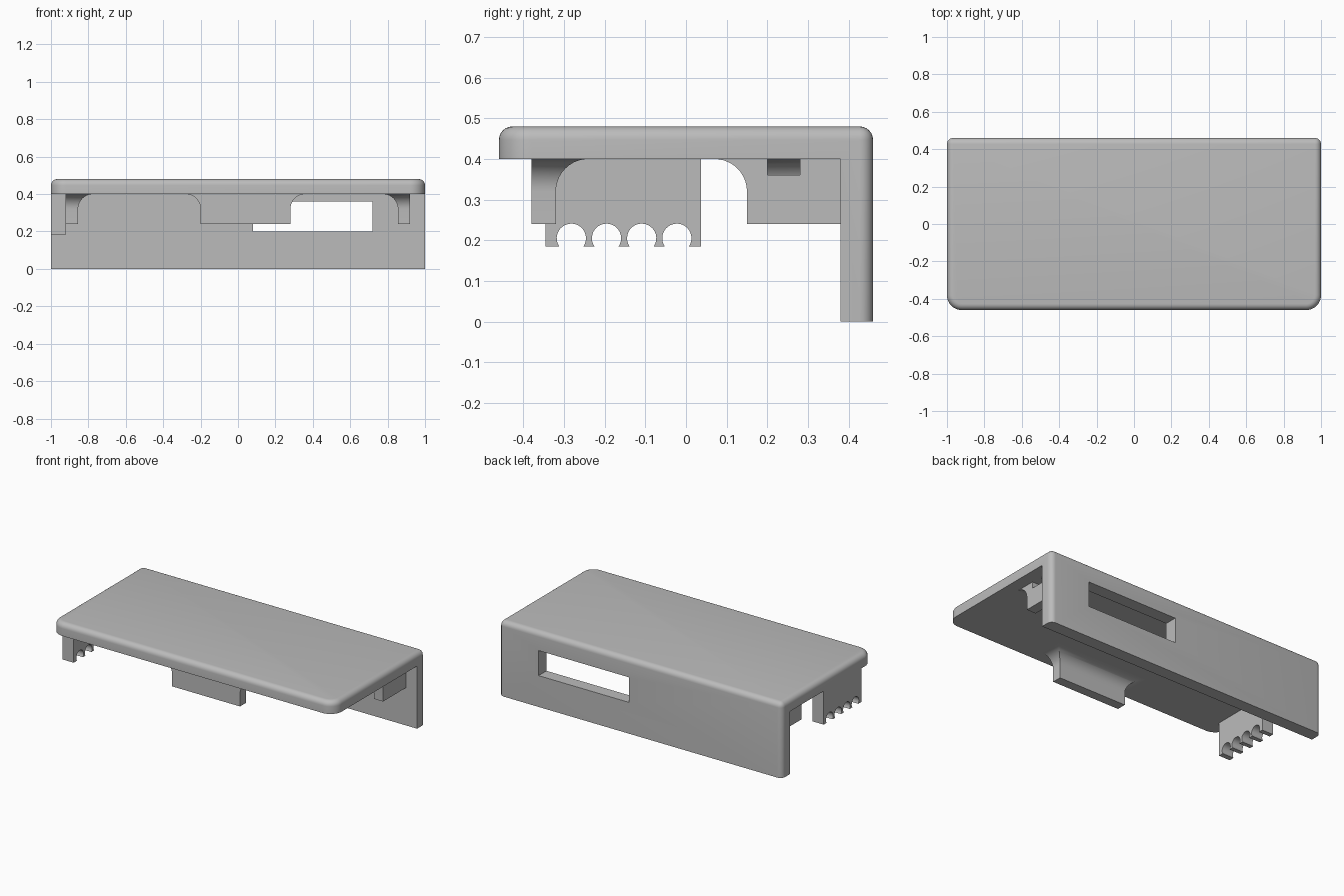
import bpy, bmesh, math

if "Cube" in bpy.data.objects:
    bpy.data.objects.remove(bpy.data.objects["Cube"], do_unlink=True)

grey = bpy.data.materials.new("plain_grey")
grey.use_nodes = True
grey.diffuse_color = (0.5, 0.5, 0.5, 1)
grey.node_tree.nodes["Principled BSDF"].inputs["Base Color"].default_value = (0.5, 0.5, 0.5, 1)


def make(name, bm):
    bmesh.ops.recalc_face_normals(bm, faces=bm.faces[:])
    mesh = bpy.data.meshes.new(name)
    bm.to_mesh(mesh)
    bm.free()
    mesh.materials.append(grey)
    obj = bpy.data.objects.new(name, mesh)
    bpy.context.collection.objects.link(obj)
    return obj


def smooth(obj):
    bpy.ops.object.select_all(action='DESELECT')
    obj.select_set(True)
    bpy.context.view_layer.objects.active = obj
    bpy.ops.object.shade_smooth_by_angle(angle=math.radians(35))


def extrude_x(profile, x0, x1):
    """Solid from a (y, z) outline."""
    bm = bmesh.new()
    face = bm.faces.new([bm.verts.new((x0, y, z)) for y, z in profile])
    ext = bmesh.ops.extrude_face_region(bm, geom=[face])
    moved = [v for v in ext["geom"] if isinstance(v, bmesh.types.BMVert)]
    bmesh.ops.translate(bm, verts=moved, vec=(x1 - x0, 0, 0))
    bmesh.ops.recalc_face_normals(bm, faces=bm.faces[:])
    return bm


def cut_box(obj, x0, x1, y0, y1, z0, z1):
    """Cut a rectangular opening and discard the cutter."""
    cutter = make("cutter", extrude_x([(y0, z0), (y1, z0), (y1, z1), (y0, z1)], x0, x1))
    cutter.hide_render = True
    mod = obj.modifiers.new("opening", 'BOOLEAN')
    mod.operation, mod.solver, mod.object = 'DIFFERENCE', 'EXACT', cutter
    bpy.context.view_layer.objects.active = obj
    bpy.ops.object.modifier_apply(modifier=mod.name)
    bpy.data.objects.remove(cutter, do_unlink=True)


def flared_block(name, x0, x1, y0, y1, flare):
    """Block hanging below the plate; flare marks which of x0, x1, y0, y1 are filleted."""
    r, steps = 0.08, 10
    levels = [(0.24, 0)]
    for i in range(steps + 1):
        a = math.pi / 2 * i / steps
        levels.append((0.32 + r * math.sin(a), r * (1 - math.cos(a))))
    levels.append((0.42, r))
    bm = bmesh.new()
    rings = []
    for z, d in levels:
        xa, xb = x0 - d * flare[0], x1 + d * flare[1]
        ya, yb = y0 - d * flare[2], y1 + d * flare[3]
        rings.append([bm.verts.new((x, y, z)) for x, y in
                      ((xa, ya), (xb, ya), (xb, yb), (xa, yb))])
    for low, high in zip(rings, rings[1:]):
        for i in range(4):
            j = (i + 1) % 4
            bm.faces.new((low[i], low[j], high[j], high[i]))
    bm.faces.new(rings[0])
    bm.faces.new(rings[-1])
    return make(name, bm)


# Top plate and back wall as one L-shaped shell with rounded outer edges
bm = extrude_x([(-0.46, 0.4), (0.38, 0.4), (0.38, 0), (0.46, 0),
                (0.46, 0.48), (-0.46, 0.48)], -1, 1)


def upright(e, y):
    a, b = e.verts
    return (abs(a.co.z - b.co.z) > 0.05 and abs(a.co.x - b.co.x) < 1e-4
            and all(abs(v.co.y - y) < 1e-4 for v in e.verts))


bmesh.ops.bevel(bm, geom=[e for e in bm.edges if upright(e, -0.46)], offset=0.08,
                offset_type='OFFSET', segments=10, profile=0.5, affect='EDGES')
rim = [e for e in bm.edges
       if all(v.co.z > 0.479 for v in e.verts) or upright(e, 0.46)]
bmesh.ops.bevel(bm, geom=rim, offset=0.033, offset_type='OFFSET',
                segments=6, profile=0.5, affect='EDGES')
shell = make("top_plate_and_back_wall", bm)

# Window through the back wall
cut_box(shell, 0.08, 0.72, 0.3, 0.6, 0.2, 0.36)
smooth(shell)

# Front hanging clip
smooth(flared_block("front_clip", -0.2, 0.28, -0.38, -0.32, (1, 1, 0, 1)))

# Side brackets against the back wall, the left one with a slot
left = flared_block("left_bracket", 0.855, 0.92, 0.15, 0.4, (1, 0, 1, 0))
cut_box(left, 0.7, 1.1, 0.2, 0.28, 0.36, 0.4)
smooth(left)
smooth(flared_block("right_bracket", -0.92, -0.855, 0.15, 0.4, (0, 1, 1, 0)))

# Cable comb on the right edge, with round notches along its bottom
bottom, radius, centre_z = 0.185, 0.036, 0.205
start = math.asin((bottom - centre_z) / radius)
profile = [(0.037, 0.42), (-0.345, 0.42), (-0.345, bottom)]
for n in range(4):
    y = -0.282 + n * 0.0865
    for i in range(21):
        a = math.pi - start + (2 * start - math.pi) * i / 20
        profile.append((y + radius * math.cos(a), centre_z + radius * math.sin(a)))
profile.append((0.037, bottom))
smooth(make("cable_comb", extrude_x(profile, -0.999, -0.92)))
